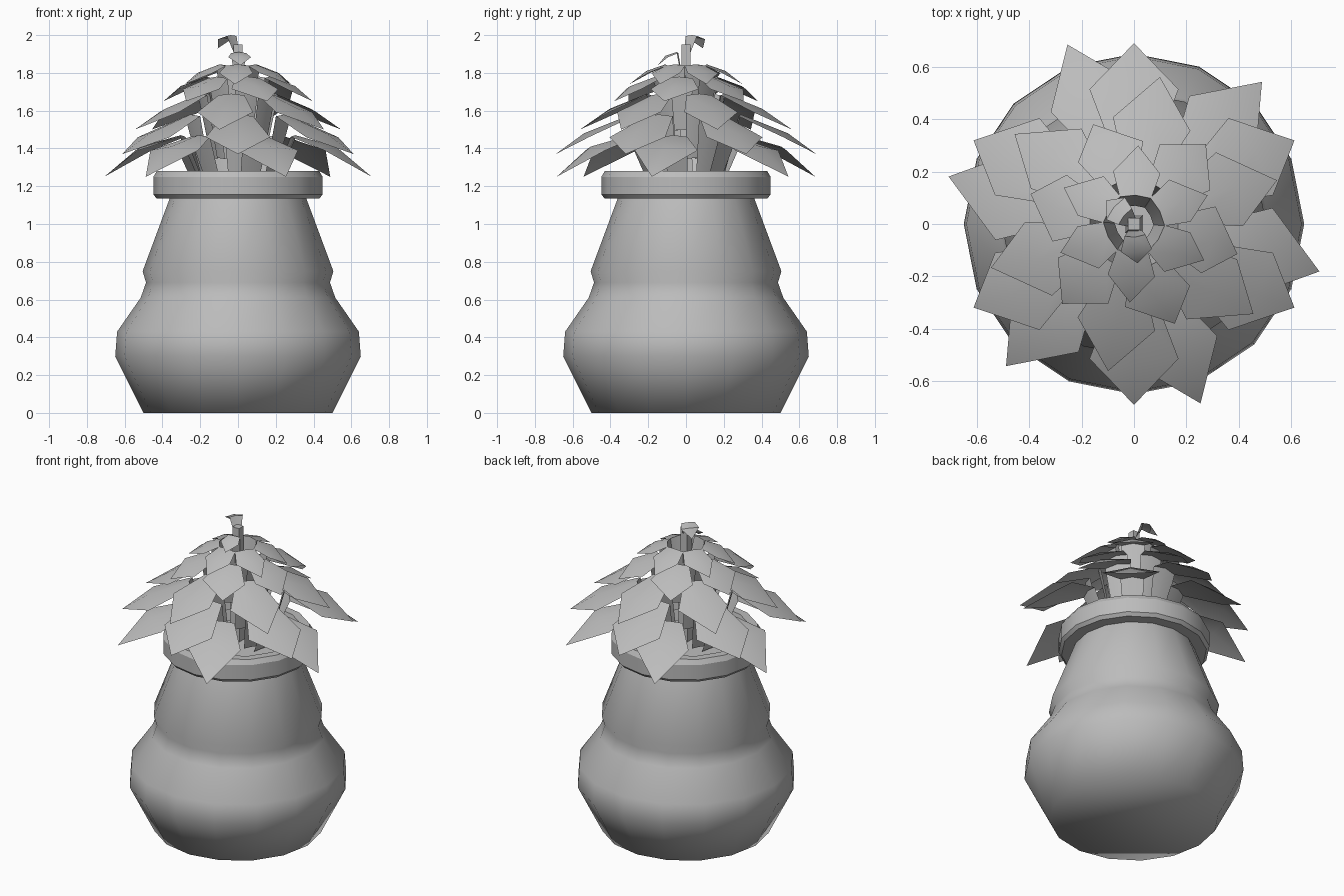
import bpy
import bmesh
from math import cos, sin, pi, radians

cube = bpy.data.objects.get("Cube")
if cube:
    bpy.data.objects.remove(cube, do_unlink=True)

grey = bpy.data.materials.new("plain_grey")
grey.use_nodes = True
grey.diffuse_color = (0.5, 0.5, 0.5, 1)
grey.node_tree.nodes["Principled BSDF"].inputs["Base Color"].default_value = (0.5, 0.5, 0.5, 1)


def finish(bm, name, angle):
    mesh = bpy.data.meshes.new(name)
    bm.to_mesh(mesh)
    bm.free()
    mesh.materials.append(grey)
    obj = bpy.data.objects.new(name, mesh)
    bpy.context.collection.objects.link(obj)
    bpy.ops.object.select_all(action='DESELECT')
    obj.select_set(True)
    bpy.context.view_layer.objects.active = obj
    bpy.ops.object.shade_smooth_by_angle(angle=radians(angle))
    return obj


def lathe(name, profile, angle, sides=16, cap_start=False, cap_end=False, closed=False):
    """Turn a (radius, height) profile around z."""
    bm = bmesh.new()
    rings = [[bm.verts.new((r * cos(2 * pi * i / sides), r * sin(2 * pi * i / sides), z))
              for i in range(sides)] for r, z in profile]
    pairs = list(zip(rings, rings[1:]))
    if closed:
        pairs.append((rings[-1], rings[0]))
    for low, high in pairs:
        for i in range(sides):
            j = (i + 1) % sides
            bm.faces.new((low[i], low[j], high[j], high[i]))
    if cap_start:
        bm.faces.new(rings[0][::-1])
    if cap_end:
        bm.faces.new(rings[-1])
    bmesh.ops.recalc_face_normals(bm, faces=bm.faces)
    return finish(bm, name, angle)


def add_leaf(bm, degrees, sections, skew=0.0):
    """Creased leaf: stalk, bend and shoulders as rows of three, then a tip."""
    a = radians(degrees)

    def point(r, t, z):
        return bm.verts.new((r * cos(a) - t * sin(a), r * sin(a) + t * cos(a), z))

    rows = []
    for r, z, w in sections[:-1]:
        rows.append([point(r - w * 0.15, -w, z - w * 0.12), point(r, 0, z),
                     point(r - w * 0.15, w, z - w * 0.12)])
    for low, high in zip(rows, rows[1:]):
        for k in range(2):
            bm.faces.new((low[k], high[k], high[k + 1], low[k + 1]))
    tip = point(sections[-1][0], skew, sections[-1][1])
    for k in range(2):
        bm.faces.new((rows[-1][k], tip, rows[-1][k + 1]))


# Pot body, one smooth turned shape with a closed base
lathe("pot_body", [(0.5, 0), (0.65, 0.3), (0.64, 0.43), (0.515, 0.61), (0.487, 0.69),
                   (0.505, 0.75), (0.36, 1.14)], 180, cap_start=True)

# Rim with small bevels and a hollow inside
lathe("pot_rim", [(0.35, 1.135), (0.43, 1.135), (0.448, 1.155), (0.448, 1.25),
                  (0.43, 1.28), (0.38, 1.28), (0.36, 1.2)], 30, closed=True)

# Soil filling the neck
lathe("soil", [(0.37, 1.2), (0.02, 1.22)], 60, cap_end=True)

# Square central stem
stem = lathe("stem", [(0.05, 1.2), (0.033, 1.95)], 30, sides=4, cap_start=True, cap_end=True)
stem.rotation_euler.z = radians(45)

# Leaf tiers: name, first angle, then (radius, height, half width) along the leaf
tiers = [
    ("lowest_leaves", -12, [(0.2, 1.22, 0.05), (0.31, 1.47, 0.07), (0.53, 1.41, 0.17), (0.73, 1.25, 0)]),
    ("lower_leaves", 30, [(0.2, 1.25, 0.05), (0.29, 1.58, 0.08), (0.54, 1.48, 0.17), (0.69, 1.37, 0)]),
    ("middle_leaves", 20, [(0.14, 1.35, 0.05), (0.21, 1.69, 0.07), (0.41, 1.61, 0.15), (0.57, 1.5, 0)]),
    ("upper_leaves", -12, [(0.11, 1.5, 0.05), (0.17, 1.78, 0.07), (0.31, 1.73, 0.13), (0.41, 1.65, 0)]),
    ("crown_leaves", 27, [(0.07, 1.6, 0.04), (0.11, 1.845, 0.06), (0.21, 1.81, 0.09), (0.3, 1.74, 0)]),
]
for name, start, sections in tiers:
    bm = bmesh.new()
    for i in range(6):
        add_leaf(bm, start + 60 * i, sections, skew=0.03 * (i % 3 - 1))
    finish(bm, name, 35)

# Two small sprouts curling off the stem top
bm = bmesh.new()
add_leaf(bm, 140, [(0.01, 1.9, 0.02), (0.05, 2.0, 0.04), (0.1, 1.985, 0.055), (0.14, 1.93, 0)])
add_leaf(bm, 275, [(0.02, 1.75, 0.02), (0.05, 1.91, 0.04), (0.11, 1.89, 0.06), (0.15, 1.84, 0)])
finish(bm, "top_sprouts", 35)
